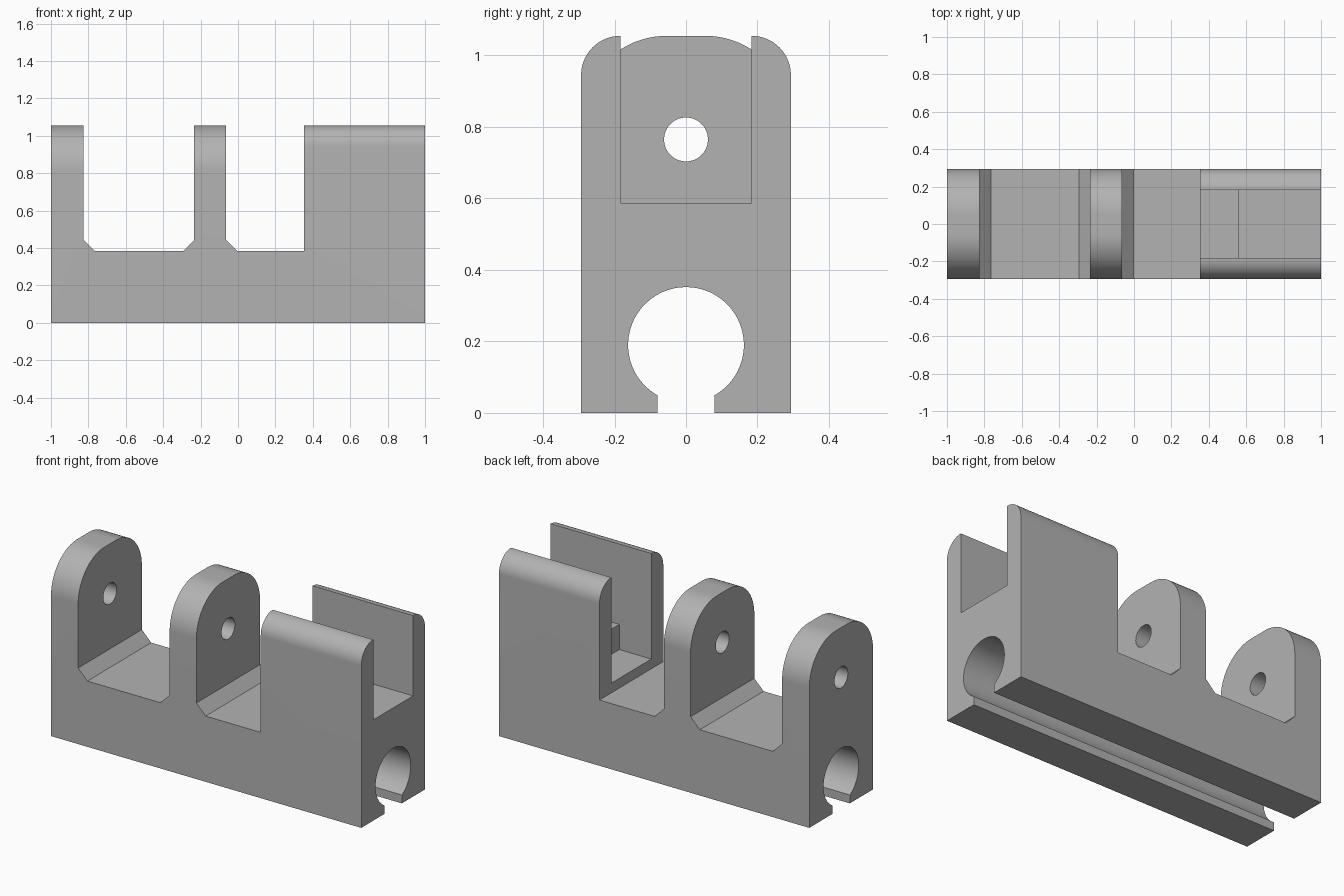
import bpy, bmesh, math
from mathutils import Vector

if "Cube" in bpy.data.objects:
    bpy.data.objects.remove(bpy.data.objects["Cube"], do_unlink=True)

HALF, TOP, FLOOR, CH = 0.2935, 1.055, 0.383, 0.06   # half depth, height, saddle floor, chamfer


def prism(name, points, axis, start, end):
    """Extrude a 2D outline along x (outline is y,z) or along y (outline is x,z)."""
    place = (lambda a, b: (start, a, b)) if axis == "x" else (lambda a, b: (a, start, b))
    bm = bmesh.new()
    face = bm.faces.new([bm.verts.new(place(a, b)) for a, b in points])
    grown = bmesh.ops.extrude_face_region(bm, geom=[face])["geom"]
    shift = Vector((end - start, 0, 0)) if axis == "x" else Vector((0, end - start, 0))
    bmesh.ops.translate(bm, vec=shift, verts=[v for v in grown if isinstance(v, bmesh.types.BMVert)])
    bmesh.ops.recalc_face_normals(bm, faces=bm.faces)
    mesh = bpy.data.meshes.new(name)
    bm.to_mesh(mesh)
    bm.free()
    obj = bpy.data.objects.new(name, mesh)
    bpy.context.collection.objects.link(obj)
    return obj


def arc(cy, cz, radius, a0, a1, steps):
    angles = [math.radians(a0 + (a1 - a0) * i / steps) for i in range(steps + 1)]
    return [(cy + radius * math.cos(a), cz + radius * math.sin(a)) for a in angles]


def box(y, z0, z1):
    return [(-y, z0), (y, z0), (y, z1), (-y, z1)]


# Side silhouette: two posts, chamfered saddles and the tall block
body = prism("bracket_body", [
    (-1, 0), (1, 0), (1, TOP), (0.352, TOP), (0.352, FLOOR),
    (-0.063 + CH, FLOOR), (-0.063, FLOOR + CH), (-0.063, TOP),
    (-0.235, TOP), (-0.235, FLOOR + CH), (-0.235 - CH, FLOOR),
    (-0.825 + CH, FLOOR), (-0.825, FLOOR + CH), (-0.825, TOP), (-1, TOP)],
    "y", -HALF, HALF)

# Rounded top corners: wide on the posts, tight on the block
cutters = []
for name, radius, x0, x1 in (("post_corner", 0.24, -1.1, 0.15), ("block_corner", 0.11, 0.2, 1.1)):
    outline = arc(HALF - radius, TOP - radius, radius, 0, 90, 20)
    outline += [(HALF - radius, TOP + 0.1), (HALF + 0.1, TOP + 0.1), (HALF + 0.1, TOP - radius)]
    for side in (-1, 1):
        cutters.append(prism(name, [(side * y, z) for y, z in outline], "x", x0, x1))

# Stepped slot through the block
cutters.append(prism("block_slot", box(0.183, 0.587, 1.3), "x", 0.2, 1.1))
cutters.append(prism("slot_step", box(0.183, 0.44, 1.2), "x", 0.25, 0.558))

# Pin holes through both posts
cutters.append(prism("pin_hole", arc(0, 0.765, 0.0615, 0, 350, 35), "x", -1.1, 0.15))

# Rail channel with an open mouth along the underside
mouth = math.degrees(math.asin(0.08 / 0.162))
channel = arc(0, 0.19, 0.162, -90 + mouth, 270 - mouth, 48)
cutters.append(prism("rail_channel", channel + [(-0.08, -0.1), (0.08, -0.1)], "x", -1.1, 1.1))

# Carve the body and bake the result
for cutter in cutters:
    cutter.hide_render = True
    mod = body.modifiers.new(cutter.name, "BOOLEAN")
    mod.operation, mod.solver, mod.object = "DIFFERENCE", "EXACT", cutter
bpy.context.view_layer.update()
carved = bpy.data.meshes.new_from_object(body.evaluated_get(bpy.context.evaluated_depsgraph_get()))
body.modifiers.clear()
body.data = carved
for cutter in cutters:
    bpy.data.objects.remove(cutter, do_unlink=True)

# Plain grey finish
grey = bpy.data.materials.new("plain_grey")
grey.use_nodes = True
colour = (0.45, 0.45, 0.45, 1)
grey.diffuse_color = colour
grey.node_tree.nodes["Principled BSDF"].inputs["Base Color"].default_value = colour
body.data.materials.clear()
body.data.materials.append(grey)

bpy.ops.object.select_all(action="DESELECT")
body.select_set(True)
bpy.context.view_layer.objects.active = body
bpy.ops.object.shade_smooth_by_angle(angle=math.radians(25))
